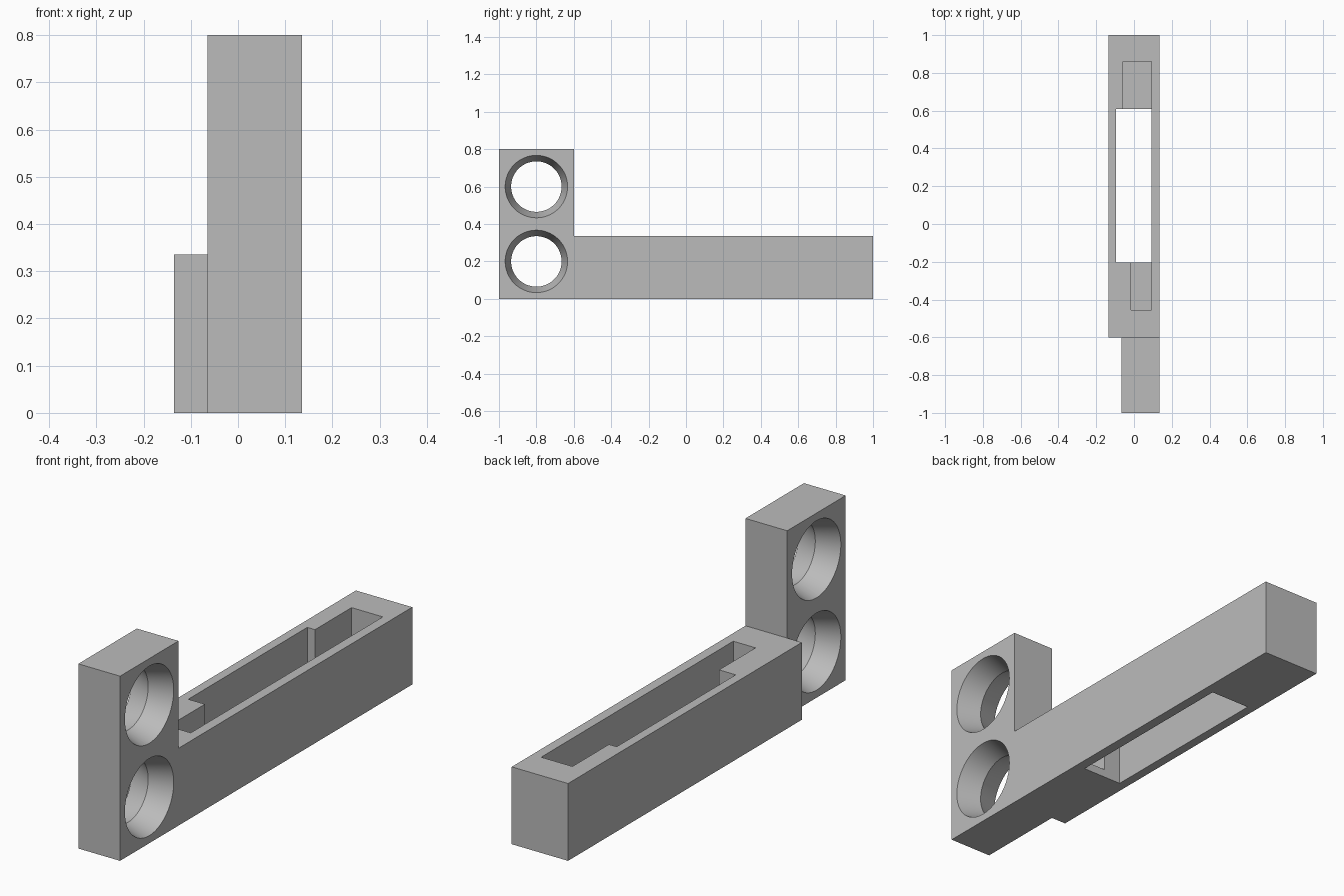
import bpy, bmesh, math
from mathutils import Matrix, Vector

if "Cube" in bpy.data.objects:
    bpy.data.objects.remove(bpy.data.objects["Cube"], do_unlink=True)

# Single grey finish
GREY = (0.5, 0.5, 0.5, 1)
grey = bpy.data.materials.new("plain_grey")
grey.use_nodes = True
grey.diffuse_color = GREY
grey.node_tree.nodes["Principled BSDF"].inputs["Base Color"].default_value = GREY


def make_object(name, bm):
    bmesh.ops.recalc_face_normals(bm, faces=bm.faces)
    mesh = bpy.data.meshes.new(name)
    bm.to_mesh(mesh)
    bm.free()
    mesh.materials.append(grey)
    obj = bpy.data.objects.new(name, mesh)
    bpy.context.collection.objects.link(obj)
    return obj


def box(name, low, high):
    low, high = Vector(low), Vector(high)
    bm = bmesh.new()
    place = Matrix.Translation((low + high) / 2) @ Matrix.Diagonal((*(high - low), 1))
    bmesh.ops.create_cube(bm, size=1, matrix=place)
    return make_object(name, bm)


def waisted_bore(name, y, z, rim, waist, x_mid, half):
    """Hourglass cutter along x, narrowest in the middle of the plate."""
    bm = bmesh.new()
    sides = 64
    over = half * 1.2
    wide = waist + (rim - waist) * 1.2
    rings = []
    for x, r in ((x_mid - over, wide), (x_mid, waist), (x_mid + over, wide)):
        rings.append([bm.verts.new((x, y + r * math.cos(a), z + r * math.sin(a)))
                      for a in (math.tau * i / sides for i in range(sides))])
    for a, b in zip(rings, rings[1:]):
        for i in range(sides):
            j = (i + 1) % sides
            bm.faces.new((a[i], a[j], b[j], b[i]))
    bm.faces.new(rings[0])
    bm.faces.new(rings[-1])
    return make_object(name, bm)


def combine(target, tool, operation):
    mod = target.modifiers.new(tool.name, "BOOLEAN")
    mod.operation = operation
    mod.solver = "EXACT"
    mod.object = tool
    tool.hide_render = True


# Long arm and upright end plate, flush on the left side
SIDE, ARM_TOP, STEP = 0.135, 0.335, -0.6
bracket = box("bracket", (-SIDE, STEP, 0), (SIDE, 1, ARM_TOP))
tools = [(box("end_plate", (-0.065, -1, 0), (SIDE, STEP, 0.8)), "UNION")]

# Through slot, then a shallow-floored pocket at either end of it
INNER, FLOOR, ABOVE = 0.092, 0.035, 0.5
tools += [
    (box("slot_cutter", (-0.095, -0.205, -0.1), (INNER, 0.61, ABOVE)), "DIFFERENCE"),
    (box("rear_pocket_cutter", (-0.058, 0.5, FLOOR), (INNER, 0.86, ABOVE)), "DIFFERENCE"),
    (box("front_pocket_cutter", (-0.015, -0.455, FLOOR), (INNER, -0.1, ABOVE)), "DIFFERENCE"),
]

# Two waisted holes through the end plate
for label, z in (("lower", 0.2), ("upper", 0.6)):
    tools.append((waisted_bore(label + "_hole_cutter", -0.8, z, 0.167, 0.135, 0.035, 0.1),
                  "DIFFERENCE"))

for tool, operation in tools:
    combine(bracket, tool, operation)

# Bake the cuts and drop the helpers
graph = bpy.context.evaluated_depsgraph_get()
result = bpy.data.meshes.new_from_object(bracket.evaluated_get(graph))
bracket.modifiers.clear()
bracket.data = result
for tool, _ in tools:
    bpy.data.objects.remove(tool, do_unlink=True)

# Smooth bores, crisp edges elsewhere
bpy.ops.object.select_all(action="DESELECT")
bracket.select_set(True)
bpy.context.view_layer.objects.active = bracket
bpy.ops.object.shade_smooth_by_angle(angle=math.radians(25))
